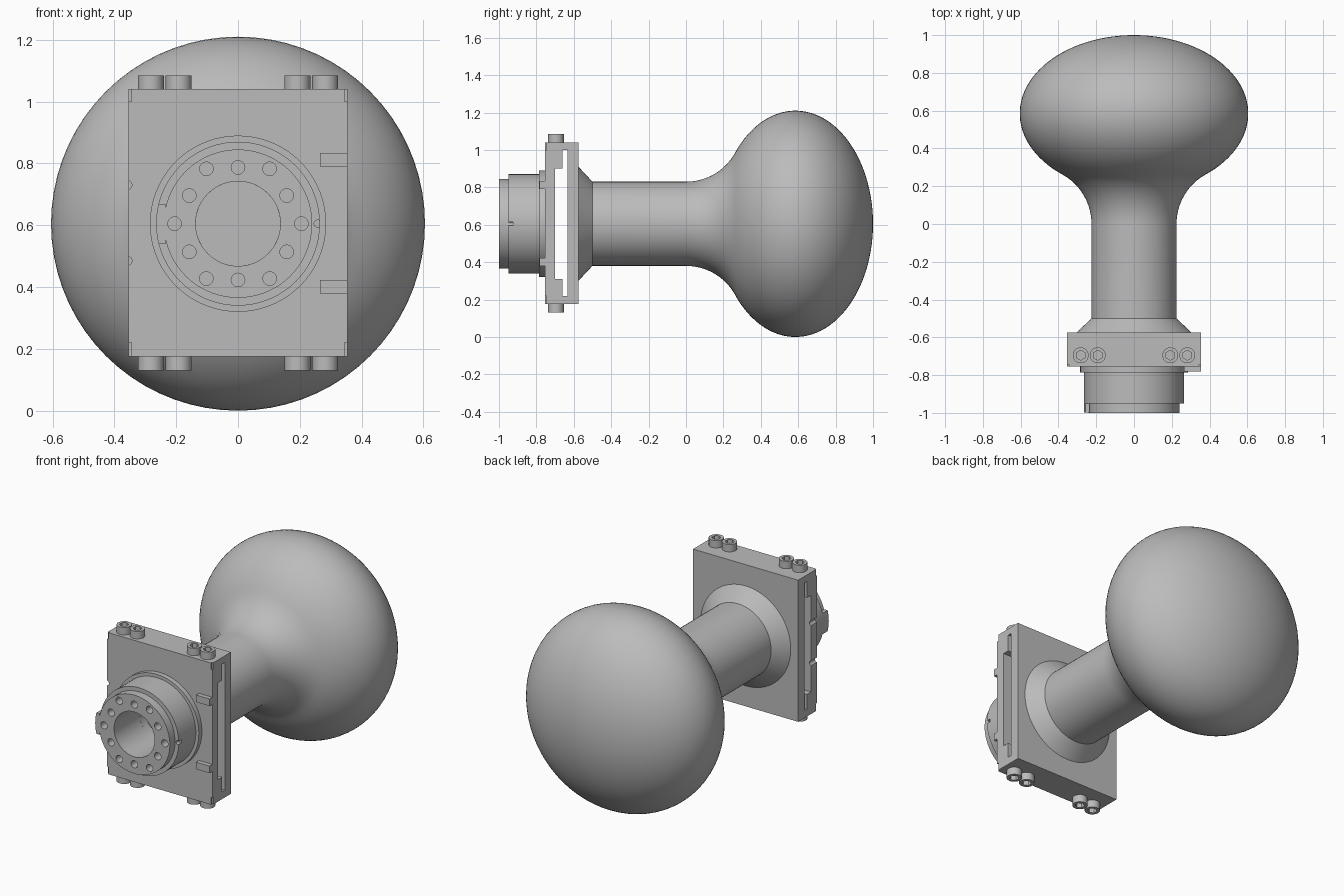
import bpy, bmesh
from math import sin, cos, pi, radians
from mathutils import Vector

cube = bpy.data.objects.get("Cube")
if cube:
    bpy.data.objects.remove(cube, do_unlink=True)

AXIS_Z = 0.605

metal = bpy.data.materials.new("plain grey")
metal.use_nodes = True
GREY = (0.5, 0.5, 0.5, 1)
metal.diffuse_color = GREY
metal.node_tree.nodes["Principled BSDF"].inputs["Base Color"].default_value = GREY


def finish(obj, name):
    obj.name = name
    obj.data.materials.clear()
    obj.data.materials.append(metal)
    return obj


def smooth(obj):
    bpy.ops.object.select_all(action='DESELECT')
    obj.select_set(True)
    bpy.context.view_layer.objects.active = obj
    bpy.ops.object.shade_smooth_by_angle(angle=radians(30))


def box(name, x, y, z):
    """Box from (low, high) pairs."""
    mid = [(a + b) / 2 for a, b in (x, y, z)]
    bpy.ops.mesh.primitive_cube_add(size=1, location=mid)
    obj = bpy.context.object
    size = [b - a for a, b in (x, y, z)]
    for v in obj.data.vertices:
        v.co = Vector([c * s for c, s in zip(v.co, size)])
    return finish(obj, name)


def rod(name, radius, start, end, sides=32):
    """Cylinder between two points."""
    a, b = Vector(start), Vector(end)
    bpy.ops.mesh.primitive_cylinder_add(vertices=sides, radius=radius, depth=(b - a).length,
                                        location=(a + b) / 2)
    obj = bpy.context.object
    obj.rotation_euler = (b - a).to_track_quat('Z', 'Y').to_euler()
    return finish(obj, name)


def lathe(name, profile, closed=False, sides=72):
    """Turn (y, radius) points round the long axis."""
    bm = bmesh.new()
    verts = [bm.verts.new((r, y, 0)) for y, r in profile]
    edges = [bm.edges.new(p) for p in zip(verts, verts[1:])]
    if closed:
        edges.append(bm.edges.new((verts[-1], verts[0])))
    bmesh.ops.spin(bm, geom=verts + edges, cent=(0, 0, 0), axis=(0, 1, 0),
                   angle=2 * pi, steps=sides, use_merge=True)
    bmesh.ops.remove_doubles(bm, verts=bm.verts, dist=0.0001)
    bmesh.ops.recalc_face_normals(bm, faces=bm.faces)
    mesh = bpy.data.meshes.new(name)
    bm.to_mesh(mesh)
    bm.free()
    obj = bpy.data.objects.new(name, mesh)
    obj.location.z = AXIS_Z
    bpy.context.collection.objects.link(obj)
    return finish(obj, name)


def cut(target, cutters, operation='DIFFERENCE'):
    bpy.context.view_layer.update()
    bpy.context.view_layer.objects.active = target
    for cutter in cutters:
        mod = target.modifiers.new("cut", 'BOOLEAN')
        mod.operation, mod.solver, mod.object = operation, 'EXACT', cutter
        bpy.ops.object.modifier_apply(modifier=mod.name)
        bpy.data.objects.remove(cutter, do_unlink=True)


# Handle: flared foot, shaft, fillet and oval knob in one turned piece
profile = [(-0.575, 0), (-0.575, 0.305), (-0.5, 0.225)]
for i in range(13):
    t = radians(60) * i / 12
    profile.append((0.3 * sin(t), 0.225 + 0.3 * (1 - cos(t))))
for i in range(1, 41):
    t = radians(141.5) * (1 - i / 40)
    profile.append((0.585 + 0.415 * cos(t), 0.605 * sin(t)))
smooth(lathe("handle_knob", profile))

# Clamp block with a stepped slot from side to side and a round bore
block = box("clamp_block", (-0.355, 0.355), (-0.755, -0.575), (0.175, 1.04))
cutters = [
    box("wide_slot", (-1, 1), (-0.70, -0.635), (0.31, 0.90)),
    box("thin_slot", (-1, 1), (-0.66, -0.634), (0.22, 1.0)),
    rod("bore", 0.137, (0, -0.8, AXIS_Z), (0, -0.66, AXIS_Z), 48),
]
for side in (-1, 1):
    for low, high in ((0.1, 0.22), (1.0, 1.1)):
        x = sorted((side * 0.345, side * 0.4))
        cutters.append(box("corner_notch", x, (-0.8, -0.745), (low, high)))
for z in (0.485, 0.73):
    cutters.append(rod("edge_notch", 0.015, (-0.358, -0.8, z), (-0.358, -0.68, z), 16))
cut(block, cutters)
smooth(block)

# Round boss with stepped rim, bore and a ring of holes
boss = lathe("boss", [(-1, 0.137), (-1, 0.24), (-0.95, 0.24), (-0.95, 0.265), (-0.785, 0.265),
                      (-0.785, 0.285), (-0.75, 0.285), (-0.75, 0.137)], closed=True)
holes = []
for i in range(12):
    t = i * pi / 6
    r = 0.182 if i % 2 else 0.205
    x, z = r * cos(t), AXIS_Z + r * sin(t)
    holes.append(rod("face_hole", 0.022, (x, -1.1, z), (x, -0.9, z), 20))
holes.append(rod("rim_notch", 0.012, (0.258, -1.1, AXIS_Z), (0.258, -0.925, AXIS_Z), 16))
cut(boss, holes)
smooth(boss)

# Locating tab on the boss rim
tab = box("rim_tab", (-0.3, -0.235), (-0.999, -0.949), (0.54, 0.668))
cut(tab, [rod("tab_round", 0.265, (0, -1.1, AXIS_Z), (0, -0.9, AXIS_Z), 72)], 'INTERSECT')
smooth(tab)

# Small stop lugs on the front of the block
for name, z in (("lower_lug", 0.38), ("upper_lug", 0.79)):
    box(name, (0.265, 0.355), (-0.782, -0.75), (z, z + 0.043))

# Socket head bolts above and below the block
bolt = rod("bolt", 0.042, (0, 0, 0), (0, 0, 0.045))
cut(bolt, [rod("socket", 0.026, (0, 0, 0.015), (0, 0, 0.1), 6)])
smooth(bolt)
for end, z, turn in (("top", 1.0625, 0), ("bottom", 0.1525, pi)):
    for i, x in enumerate((-0.282, -0.192, 0.192, 0.282)):
        copy = bolt.copy()
        copy.name = f"{end}_bolt_{i + 1}"
        copy.location = (x, -0.695, z)
        copy.rotation_euler = (turn, 0, 0)
        bpy.context.collection.objects.link(copy)
bpy.data.objects.remove(bolt, do_unlink=True)
